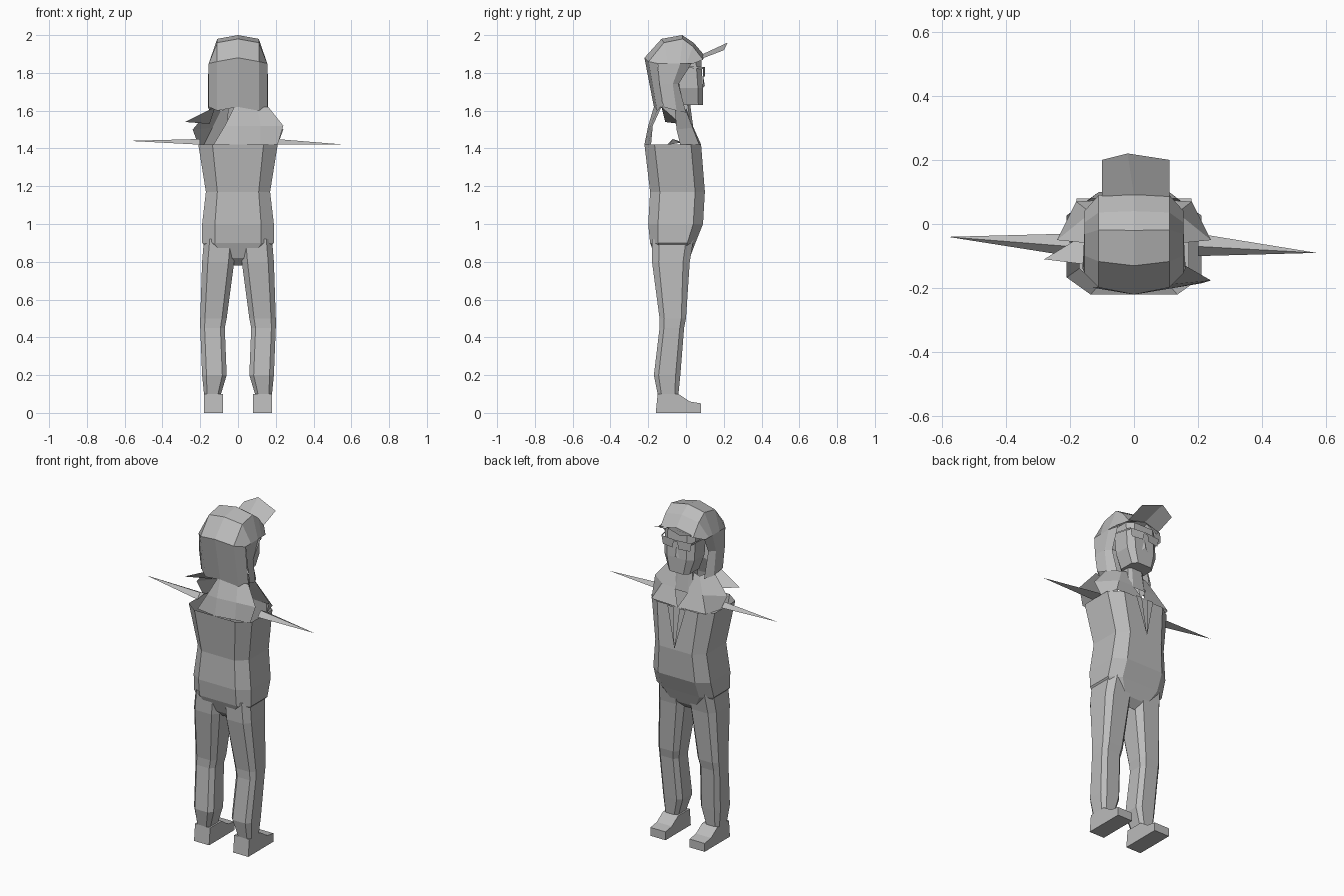
import bpy
import bmesh
from math import cos, sin, pi
from mathutils import Vector

default_cube = bpy.data.objects.get("Cube")
if default_cube:
    bpy.data.objects.remove(default_cube)

grey = bpy.data.materials.new("plain grey")
grey.use_nodes = True
tint = (.5, .5, .5, 1)
grey.diffuse_color = tint
grey.node_tree.nodes["Principled BSDF"].inputs["Base Color"].default_value = tint


def finish(name, bm, mirrored=False):
    """Turn a bmesh into a flat shaded grey object, optionally mirrored in x."""
    bmesh.ops.recalc_face_normals(bm, faces=bm.faces[:])
    mesh = bpy.data.meshes.new(name)
    bm.to_mesh(mesh)
    bm.free()
    mesh.materials.append(grey)
    part = bpy.data.objects.new(name, mesh)
    bpy.context.collection.objects.link(part)
    if mirrored:
        mirror = part.modifiers.new("other side", "MIRROR")
        mirror.use_axis[0] = True
        mirror.use_clip = True


def sheet(name, rows, mirrored=False, closed=False, capped=False):
    """Skin rows of equally many points; closed rows become a tube."""
    bm = bmesh.new()
    rings = [[bm.verts.new(point) for point in row] for row in rows]
    for lower, upper in zip(rings, rings[1:]):
        count = len(lower)
        for i in range(count if closed else count - 1):
            j = (i + 1) % count
            bm.faces.new((lower[i], lower[j], upper[j], upper[i]))
    if capped:
        bm.faces.new(rings[0])
        bm.faces.new(rings[-1])
    finish(name, bm, mirrored)


def section(z, inner, outer, back, front):
    """Horizontal cross-section: an octagon squared off towards its bounding box."""
    row = []
    sides, blockiness = 8, .5
    scale = cos(pi / sides) ** blockiness
    for i in range(sides):
        angle = 2 * pi * (i + .5) / sides
        u, v = [abs(c) ** blockiness / scale * (1 if c > 0 else -1) for c in (cos(angle), sin(angle))]
        row.append(((inner + outer + u * (outer - inner)) / 2,
                    (back + front + v * (front - back)) / 2, z))
    return row


def centred(z, width, back, front):
    return section(z, -width, width, back, front)


def polygon(name, points, mirrored=False):
    bm = bmesh.new()
    bm.faces.new([bm.verts.new(point) for point in points])
    finish(name, bm, mirrored)


def spike(name, base, tip):
    """Open three sided cone from a base outline to a tip."""
    bm = bmesh.new()
    ring = [bm.verts.new(point) for point in base]
    end = bm.verts.new(tip)
    for i in range(len(ring)):
        bm.faces.new((ring[i - 1], ring[i], end))
    finish(name, bm)


# Torso, left open at the shoulders
sheet("torso", [
    centred(z=.78, width=.04, back=-.12, front=-.02),
    centred(z=.82, width=.12, back=-.16, front=.02),
    centred(z=.9, width=.19, back=-.19, front=.05),
    centred(z=1, width=.19, back=-.2, front=.09),
    centred(z=1.17, width=.17, back=-.19, front=.1),
    centred(z=1.42, width=.21, back=-.22, front=.08),
], closed=True)

# Legs
sheet("legs", [
    section(z=.1, inner=.09, outer=.18, back=-.15, front=-.04),
    section(z=.2, inner=.06, outer=.19, back=-.17, front=-.03),
    section(z=.45, inner=.07, outer=.2, back=-.14, front=-.01),
    section(z=.5, inner=.06, outer=.2, back=-.14, front=0),
    section(z=.8, inner=.02, outer=.19, back=-.18, front=.02),
    section(z=.92, inner=.01, outer=.18, back=-.18, front=.04),
], mirrored=True, closed=True, capped=True)

# Shoes: a side profile carried across the foot
shoe_profile = [(-.16, 0), (.08, 0), (.08, .05), (.02, .06), (-.04, .1), (-.15, .1)]
sheet("shoes", [[(x, y, z) for y, z in shoe_profile] for x in (.08, .18)],
      mirrored=True, closed=True, capped=True)

# Chest and shoulder panels joining the torso to the neck
panel_base, neck_height = 1.42, 1.62
shoulder_tip = Vector((.24, -.05, 1.5))
collar_point = Vector((.09, 0, 1.6))
chest_corner = Vector((.18, .07, panel_base))
chest_middle = Vector((0, .08, panel_base))
armpit = Vector((.21, -.03, panel_base))
shoulder_top = Vector((.14, -.06, neck_height))
sheet("chest_panel", [
    [chest_middle, chest_corner, armpit],
    [chest_middle.lerp(collar_point, .5), chest_corner.lerp(collar_point, .5), shoulder_tip],
    [Vector((.03, 0, neck_height)), collar_point, shoulder_top],
], mirrored=True)

# Back panel reaching up under the hair, wider on one shoulder
sheet("back_panel", [
    [(x, -.22 + abs(x) / 6, panel_base) for x in (-.13, 0, .12, .21)],
    [(x, -.2 + abs(x) / 10, 1.52) for x in (-.07, 0, .12, .24)],
    [(x, -.17 + abs(x) / 4, neck_height) for x in (-.02, 0, .1, .16)],
])

# Loose pointed flap on the other shoulder
flap_root, flap_inside = (-.12, -.13, neck_height), (-.15, -.03, 1.53)
polygon("shoulder_flap_back", [flap_root, (-.28, -.11, 1.54), flap_inside])
polygon("shoulder_flap_front", [flap_root, flap_inside, (-.14, -.06, neck_height)])

# Arms tapering to sharp points
for name, side, tip in [("arm_spike", 1, (.57, -.09, panel_base)),
                        ("opposite_arm_spike", -1, (-.58, -.04, 1.44))]:
    spike(name, [(side * .2, -.03, 1.43), (side * .2, -.1, panel_base), (side * .2, -.07, 1.45)], tip)

# Neck and pointed collar
sheet("neck", [
    centred(z=1.5, width=.06, back=-.03, front=.04),
    centred(z=1.65, width=.05, back=-.06, front=.02),
], closed=True)
polygon("collar", [(0, .11, 1.18), (.06, .09, panel_base), (.02, .09, panel_base)], mirrored=True)

# Head and nose
sheet("head", [
    centred(z=1.63, width=.07, back=-.05, front=.09),
    centred(z=1.72, width=.1, back=-.06, front=.09),
    centred(z=1.88, width=.1, back=-.08, front=.08),
], closed=True, capped=True)
polygon("nose", [(0, .09, 1.79), (.02, .09, 1.72), (0, .1, 1.73)], mirrored=True)

# Cap crown running into long hair, following a centre line from brim to nape
temple_height = 1.85
crown_line = [(.1, 1.89), (.04, 1.96), (-.02, 2), (-.13, 1.98), (-.22, 1.88), (-.17, neck_height)]
sheet("cap_and_hair", [
    [(0, y, z), (.11, y * .9, z - .02), (.155, y * .6 - .02, min(z, temple_height))]
    for y, z in crown_line
], mirrored=True)

# Hair hanging beside the face
sheet("side_hair", [
    [(.14, .03, temple_height), (.155, -.03, temple_height), (.155, -.15, temple_height)],
    [(.12, -.04, 1.74), (.15, -.07, 1.74), (.16, -.14, 1.74)],
    [(.12, 0, 1.59), (.15, -.05, 1.6), (.16, -.12, neck_height)],
], mirrored=True)

# Cap brim, folded along the middle
sheet("cap_brim", [
    [(-.1, .07, 1.87), (0, .09, 1.9), (.11, .07, 1.87)],
    [(-.1, .2, 1.92), (-.02, .22, 1.96), (.11, .2, 1.92)],
])

# Glasses
lens_top, lens_bottom = 1.83, 1.78
polygon("lenses", [(.01, .1, lens_top), (.1, .09, lens_top), (.09, .09, lens_bottom), (.02, .1, lens_bottom)],
        mirrored=True)
sheet("glasses_bridge_and_arms", [
    [(0, .1, z), (.1, .09, z), (.12, -.03, z + .01)] for z in (lens_top, lens_top - .01)
], mirrored=True)
